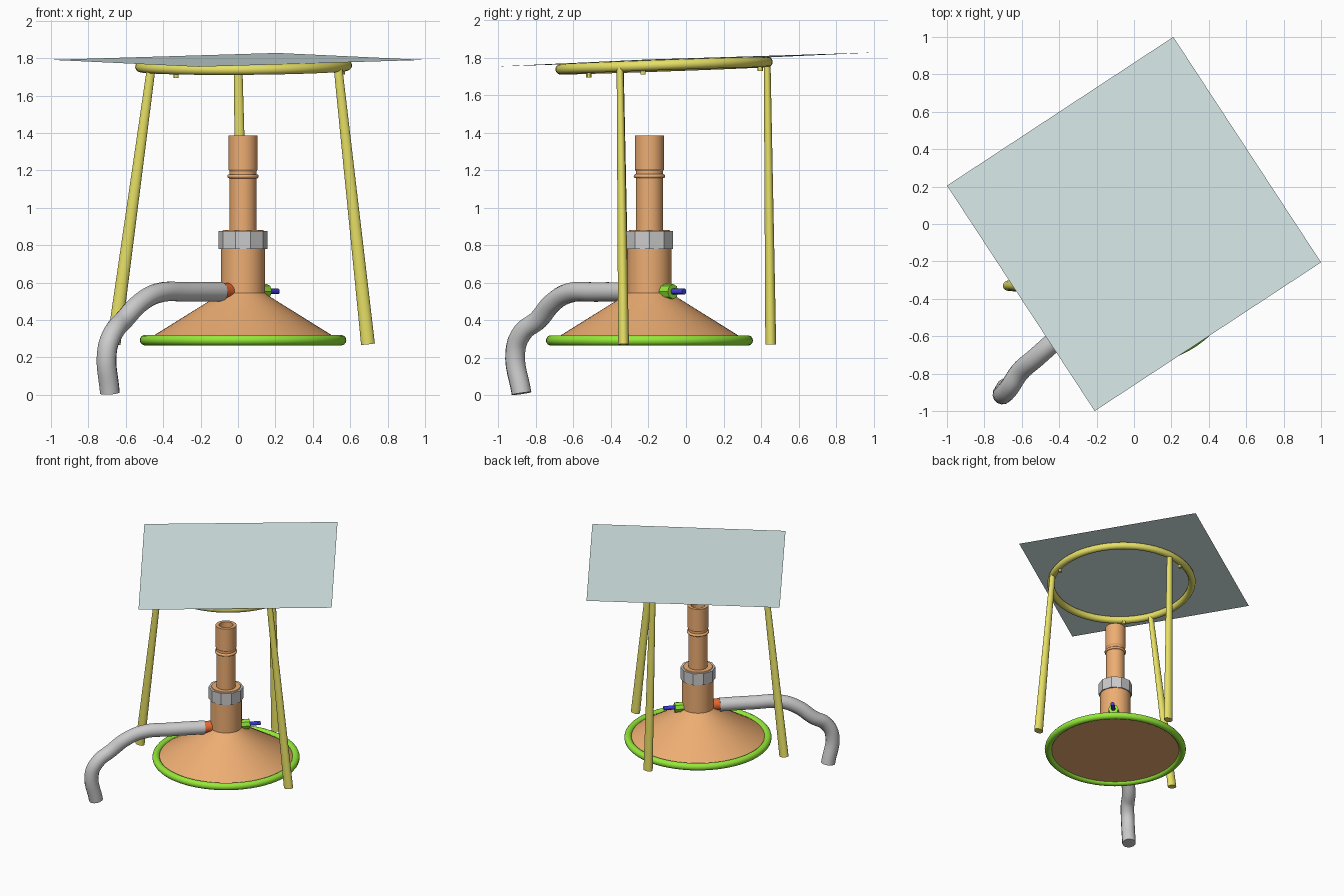
import bpy, bmesh
from math import cos, sin, pi, radians
from mathutils import Vector, Matrix

if "Cube" in bpy.data.objects:
    bpy.data.objects.remove(bpy.data.objects["Cube"])

def mat(name, rgb):
    m = bpy.data.materials.new(name)
    m.diffuse_color = (*rgb, 1)
    m.use_nodes = True
    m.node_tree.nodes["Principled BSDF"].inputs["Base Color"].default_value = m.diffuse_color
    return m

ORANGE = mat("orange", (0.85, 0.42, 0.17))
GREEN = mat("green", (0.30, 0.82, 0.04))
YELLOW = mat("yellow", (0.80, 0.75, 0.13))
RED = mat("red", (0.80, 0.14, 0.03))
BLUE = mat("blue", (0.05, 0.05, 0.75))
GLASS = mat("pale_glass", (0.72, 0.87, 0.86))

def finish(name, bm, material=None, smooth=True):
    bmesh.ops.recalc_face_normals(bm, faces=bm.faces)
    me = bpy.data.meshes.new(name)
    bm.to_mesh(me)
    bm.free()
    ob = bpy.data.objects.new(name, me)
    bpy.context.collection.objects.link(ob)
    if material:
        me.materials.append(material)
    if smooth:
        shade(ob)
    return ob

def shade(ob):
    bpy.ops.object.select_all(action='DESELECT')
    ob.select_set(True)
    bpy.context.view_layer.objects.active = ob
    bpy.ops.object.shade_smooth_by_angle(angle=radians(30))

def lathe(name, profile, origin, material=None, sides=48, closed=False, smooth=True):
    """Revolve (radius, height) points about z; radius 0 makes a pole."""
    bm = bmesh.new()
    rings = []
    for r, z in profile:
        n = sides if r > 0 else 1
        rings.append([bm.verts.new((r * cos(2*pi*i/sides), r * sin(2*pi*i/sides), z)) for i in range(n)])
    pairs = list(zip(rings, rings[1:])) + ([(rings[-1], rings[0])] if closed else [])
    for a, b in pairs:
        for i in range(sides):
            j = (i + 1) % sides
            vs = [a[i % len(a)], a[j % len(a)], b[j % len(b)], b[i % len(b)]]
            bm.faces.new(list(dict.fromkeys(vs)))
    ob = finish(name, bm, material, smooth)
    ob.location = origin
    return ob

def ring(name, R, r, origin, material):
    prof = [(R + r*cos(2*pi*k/14), r*sin(2*pi*k/14)) for k in range(14)]
    return lathe(name, prof, origin, material, 64, closed=True)

def rod(name, a, b, ra, rb, material=None, sides=24, flatten=1.0, smooth=True):
    """Tapered rod from a to b."""
    a, b = Vector(a), Vector(b)
    d = b - a
    bm = bmesh.new()
    bmesh.ops.create_cone(bm, cap_ends=True, segments=sides, radius1=ra, radius2=rb, depth=d.length)
    rot = Vector((0, 0, 1)).rotation_difference(d).to_matrix().to_4x4()
    bm.transform(Matrix.Translation((a + b) / 2) @ rot @ Matrix.Diagonal((1, flatten, 1, 1)))
    return finish(name, bm, material, smooth)

# Burner axis
C = Vector((0.027, -0.195, 0))

# Burner base, body and barrel
lathe("base_and_body", [(0, .285), (.525, .285), (.48, .315), (.135, .53), (.118, .545),
                        (.118, .865), (.108, .88), (0, .88)], C, ORANGE)
ring("base_rim", .524, .028, C + Vector((0, 0, .292)), GREEN)
lathe("collar_nut", [(.112, .78), (.131, .78), (.131, .875), (.112, .875)], C, sides=10,
      closed=True, smooth=False)
lathe("barrel", [(0, .87), (.072, .87), (.072, 1.195), (.078, 1.205), (.078, 1.385),
                 (.052, 1.385), (.052, .95), (0, .95)], C, ORANGE)
ring("barrel_bead", .073, .011, C + Vector((0, 0, 1.168)), ORANGE)

# Gas inlet and valve on one diagonal through the body
D = Vector((1, 1, 0)).normalized()
def on_axis(t, z=.553):
    return C + D * t + Vector((0, 0, z))

rod("gas_inlet", on_axis(-.08), on_axis(-.25), .045, .045, RED)
rod("valve_knob", on_axis(.11), on_axis(.178), .04, .04, GREEN, sides=8, smooth=False)
rod("valve_stem", on_axis(.15), on_axis(.262), .016, .016, BLUE, sides=12)

# Rubber hose
path = [(-.09, -.31, .55), (-.27, -.48, .55), (-.43, -.63, .543), (-.525, -.715, .49),
        (-.61, -.79, .40), (-.665, -.872, .335), (-.70, -.91, .235), (-.685, -.877, .009)]
cu = bpy.data.curves.new("hose", 'CURVE')
cu.dimensions = '3D'
cu.bevel_depth = .053
cu.bevel_resolution = 5
cu.resolution_u = 6
cu.use_fill_caps = True
sp = cu.splines.new('BEZIER')
sp.bezier_points.add(len(path) - 1)
for p, co in zip(sp.bezier_points, path):
    p.co = co
    p.handle_left_type = p.handle_right_type = 'AUTO'
hose = bpy.data.objects.new("hose", cu)
bpy.context.collection.objects.link(hose)
bpy.ops.object.select_all(action='DESELECT')
hose.select_set(True)
bpy.context.view_layer.objects.active = hose
bpy.ops.object.convert(target='MESH')
shade(bpy.context.view_layer.objects.active)

# Tripod: slightly tilted ring, three tapered legs, three small pegs
def plate_z(x, y):
    return 1.7905 + .0071 * x + .0355 * y

tilt = Vector((0, 0, 1)).rotation_difference(Vector((-.0071, -.0355, 1)))
tx, ty = .03, -.117
top_ring = ring("tripod_ring", .552, .028, (tx, ty, plate_z(tx, ty) - .029), YELLOW)
top_ring.rotation_mode = 'QUATERNION'
top_ring.rotation_quaternion = tilt

legs = [("left", (-.665, -.33), (-.465, -.35)), ("right", (.695, -.333), (.535, -.352)),
        ("back", (.03, .452), (0, .433))]
for side, foot, top in legs:
    rod(side + "_leg", (*foot, .27), (*top, plate_z(*top) - .035), .037, .023, YELLOW, flatten=.78)
for i in range(3):
    a = radians(228 + 120 * i)
    x, y = tx + .54 * cos(a), ty + .54 * sin(a)
    z = plate_z(x, y)
    rod(f"ring_peg_{i + 1}", (x, y, z - .075), (x, y, z - .03), .014, .014, YELLOW, sides=12)

# Thin square plate resting on the ring
bm = bmesh.new()
bm.faces.new([bm.verts.new((x, y, plate_z(x, y)))
              for x, y in ((-.21, -1), (1, -.205), (.21, 1), (-1, .205))])
finish("top_plate", bm, GLASS, smooth=False)
